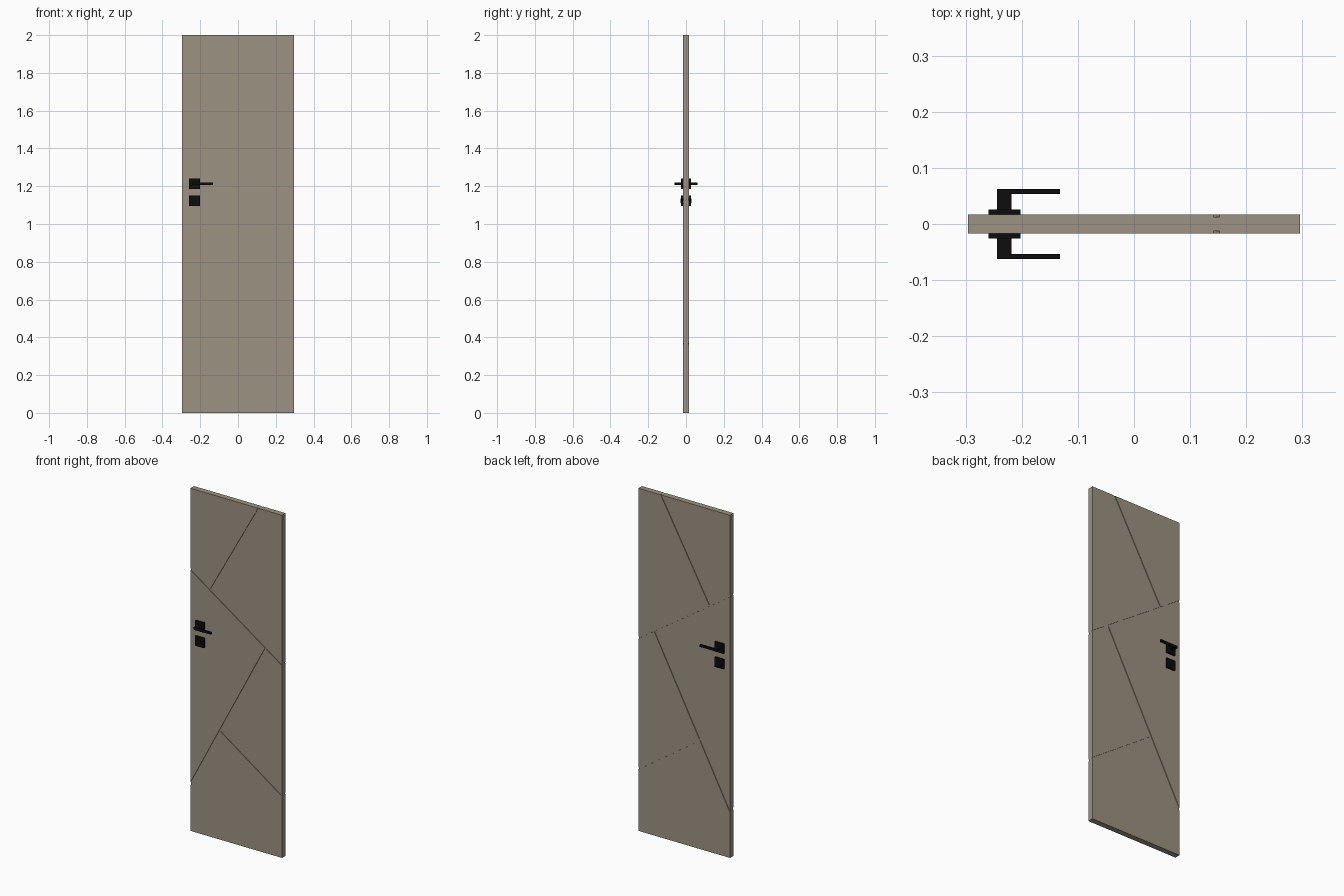
import bpy, math
from mathutils import Vector

if "Cube" in bpy.data.objects:
    bpy.data.objects.remove(bpy.data.objects["Cube"])

W, T, H = 0.296, 0.0165, 2.0      # half width, half thickness, height
GROOVE_W, GROOVE_D = 0.0095, 0.004


def material(name, rgb):
    m = bpy.data.materials.new(name)
    m.diffuse_color = (*rgb, 1)
    m.use_nodes = True
    m.node_tree.nodes["Principled BSDF"].inputs["Base Color"].default_value = m.diffuse_color
    return m


taupe = material("taupe_paint", (0.332, 0.287, 0.223))
black = material("black_metal", (0.004, 0.004, 0.004))


def box(name, lo, hi, mat):
    """Box between two corners."""
    lo, hi = Vector(lo), Vector(hi)
    bpy.ops.mesh.primitive_cube_add(size=1, location=(lo + hi) / 2)
    ob = bpy.context.object
    ob.name = name
    ob.scale = hi - lo
    bpy.ops.object.transform_apply(location=False, rotation=False, scale=True)
    ob.data.materials.append(mat)
    return ob


# Door leaf
door = box("door_leaf", (-W, -T, 0), (W, T, H), taupe)

# Decorative grooves on both faces: start (x, z), end (x, z), overrun at each end
grooves = [
    ((0.147, 2.0), (-0.166, 1.440), 0.03, 0),
    ((-0.296, 1.528), (0.296, 1.128), 0.03, 0.03),
    ((-0.296, 0.274), (0.192, 1.198), 0.03, 0),
    ((0.296, 0.364), (-0.103, 0.638), 0.03, 0),
]
for side, label in ((-1, "front"), (1, "back")):
    for i, (a, b, ea, eb) in enumerate(grooves):
        a, b = Vector((a[0], 0, a[1])), Vector((b[0], 0, b[1]))
        d = (b - a).normalized()
        a, b = a - d * ea, b + d * eb
        half = (b - a).length / 2
        y0, y1 = sorted((side * (T - GROOVE_D), side * (T + 0.01)))
        cut = box(f"groove_cutter_{label}_{i}", (-half, y0, -GROOVE_W / 2),
                  (half, y1, GROOVE_W / 2), taupe)
        mid = (a + b) / 2
        cut.location = (mid.x, (y0 + y1) / 2, mid.z)
        cut.rotation_euler.y = -math.atan2(d.z, d.x)
        mod = door.modifiers.new("groove", 'BOOLEAN')
        mod.object, mod.operation, mod.solver = cut, 'DIFFERENCE', 'EXACT'
        cut.hide_render = True
        cut.hide_set(True)

# Handle and lock hardware, the same on both faces
CX, HZ, LZ, R = -0.231, 1.213, 1.123, 0.0285


def hardware(name, side, x0, x1, ya, yb, z0, z1):
    y0, y1 = sorted((side * ya, side * yb))
    return box(name, (x0, y0, z0), (x1, y1, z1), black)


for side, label in ((-1, "front"), (1, "back")):
    hardware(f"handle_plate_{label}", side, CX - R, CX + R, T, 0.0262, HZ - R, HZ + R)
    hardware(f"lock_plate_{label}", side, CX - R, CX + R, T, 0.0262, LZ - R, LZ + R)
    hardware(f"handle_stem_{label}", side, CX - 0.013, CX + 0.013, 0.0262, 0.062,
             HZ - 0.007, HZ + 0.007)
    hardware(f"handle_lever_{label}", side, CX + 0.013, -0.132, 0.0535, 0.062,
             HZ - 0.007, HZ + 0.007)
    # Round key cylinder
    bpy.ops.mesh.primitive_cylinder_add(vertices=24, radius=0.013, depth=0.005,
                                        location=(CX, side * 0.0275, LZ),
                                        rotation=(math.pi / 2, 0, 0))
    key = bpy.context.object
    key.name = f"key_cylinder_{label}"
    key.data.materials.append(black)
    bpy.ops.object.shade_smooth_by_angle()
